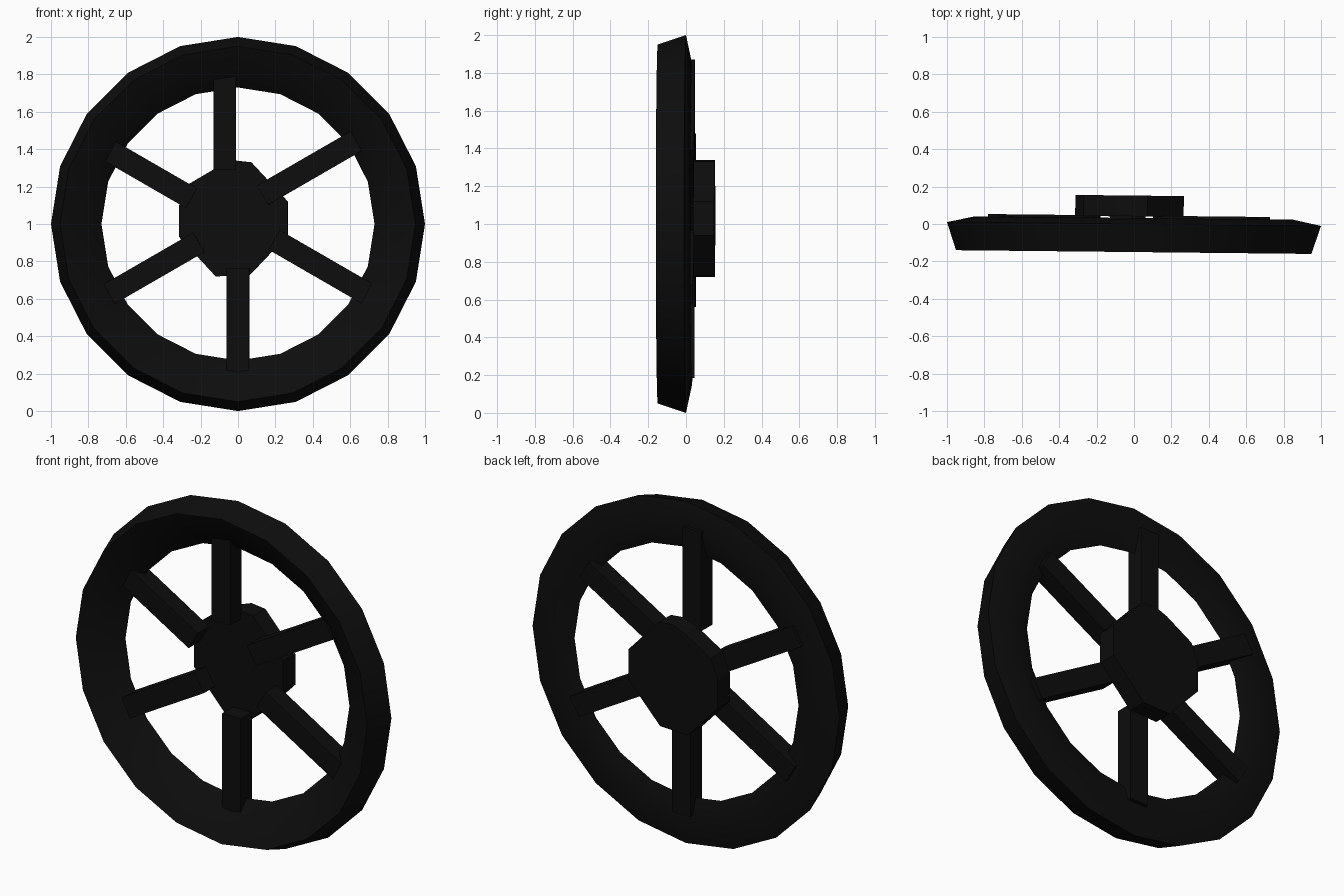
import bpy, bmesh, math
from mathutils import Matrix, Vector

if "Cube" in bpy.data.objects:
    bpy.data.objects.remove(bpy.data.objects["Cube"])

black = bpy.data.materials.new("black_rubber")
black.diffuse_color = (0.004, 0.004, 0.004, 1)
black.use_nodes = True
black.node_tree.nodes["Principled BSDF"].inputs["Base Color"].default_value = black.diffuse_color
TILT = Matrix.Rotation(math.radians(-0.6), 4, 'Z')
CZ = 1.0


def make(name, verts, faces, smooth=False):
    me = bpy.data.meshes.new(name)
    me.from_pydata([TILT @ Vector(v) for v in verts], [], faces)
    bm = bmesh.new()
    bm.from_mesh(me)
    bmesh.ops.recalc_face_normals(bm, faces=bm.faces)
    bm.to_mesh(me)
    bm.free()
    for p in me.polygons:
        p.use_smooth = smooth
    me.materials.append(black)
    ob = bpy.data.objects.new(name, me)
    bpy.context.collection.objects.link(ob)
    return ob


# Rim: a five-sided section (radius, depth) swept round 20 steps
section = [(1.0, 0.0), (0.95, -0.15), (0.82, -0.085), (0.73, -0.005), (0.85, 0.032)]
N, M = 20, len(section)
verts, faces = [], []
for i in range(N):
    a = 2 * math.pi * i / N
    for r, y in section:
        verts.append((r * math.cos(a), y, CZ + r * math.sin(a)))
for i in range(N):
    for j in range(M):
        k, l = (i + 1) % N, (j + 1) % M
        faces.append((i * M + j, k * M + j, k * M + l, i * M + l))
rim = make("rim", verts, faces, True)
bpy.context.view_layer.objects.active = rim
rim.select_set(True)
bpy.ops.object.shade_smooth_by_angle(angle=math.radians(30))


# Spokes: angle, middle radius, sideways offset
spokes = [(90, 0.58, 0.07), (30, 0.48, 0.068), (150, 0.575, 0.005),
          (210, 0.52, -0.02), (270, 0.525, 0.0), (330, 0.50, 0.023)]
for n, (deg, mid, off) in enumerate(spokes):
    a = math.radians(deg)
    verts = []
    for y in (-0.06, 0.045):
        for du, dv in ((-1, -1), (1, -1), (1, 1), (-1, 1)):
            u, v = mid + du * 0.29, off + dv * 0.06
            verts.append((u * math.cos(a) - v * math.sin(a), y,
                          CZ + u * math.sin(a) + v * math.cos(a)))
    make("spoke_%d" % (n + 1), verts,
         [(0, 1, 2, 3), (4, 5, 6, 7), (0, 1, 5, 4), (1, 2, 6, 5), (2, 3, 7, 6), (3, 0, 4, 7)])

# Hub: slightly uneven polygon plate behind the spokes
outline = [(0.07, 1.33), (0.265, 1.12), (0.265, 0.94), (0.06, 0.725), (-0.12, 0.72),
           (-0.315, 0.93), (-0.315, 1.1), (-0.27, 1.21), (-0.1, 1.31), (-0.02, 1.34)]
K = len(outline)
verts = [(x, y, z) for y in (0.04, 0.152) for x, z in outline]
faces = [tuple(range(K)), tuple(range(K, 2 * K))]
faces += [(i, (i + 1) % K, K + (i + 1) % K, K + i) for i in range(K)]
make("hub", verts, faces)
